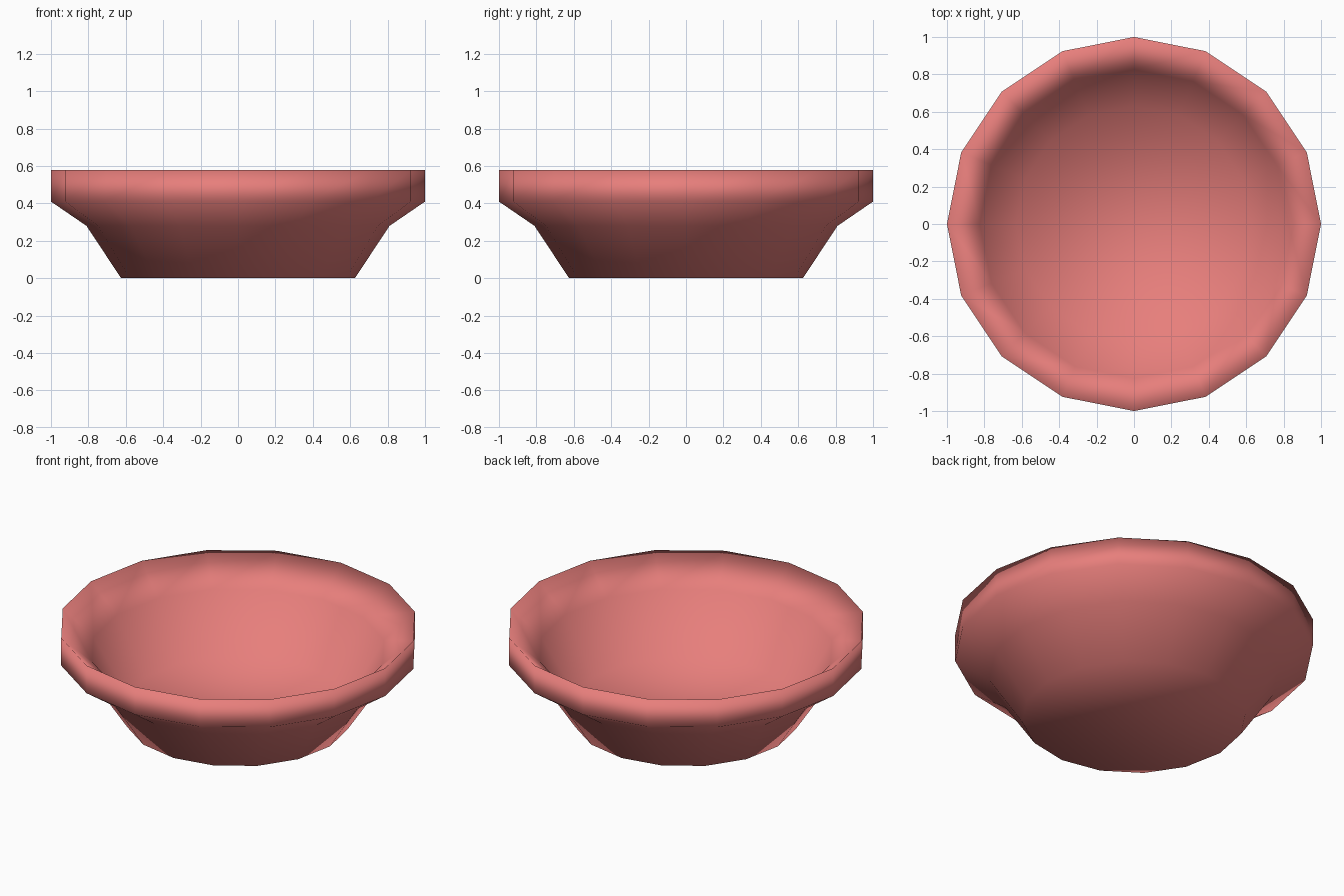
import bpy, bmesh
from math import sin, cos, tau

if "Cube" in bpy.data.objects:
    bpy.data.objects.remove(bpy.data.objects["Cube"])

SIDES = 16
# Outer profile: (radius, height) from base to rim
OUTER = [(0.625, 0.0), (0.81, 0.28), (1.0, 0.41)]
# Hollow, from rim down to the inner floor
INNER = [(1.0, 0.58), (0.825, 0.42), (0.63, 0.09)]

bm = bmesh.new()
rings = [[bm.verts.new((r * cos(tau * i / SIDES), r * sin(tau * i / SIDES), z))
          for i in range(SIDES)] for r, z in OUTER + INNER]

# Outer wall, rim band and inner wall
for low, high in zip(rings, rings[1:]):
    for i in range(SIDES):
        j = (i + 1) % SIDES
        bm.faces.new((low[i], low[j], high[j], high[i]))

# Underside and inner floor
for ring in (rings[0], rings[-1]):
    bm.faces.new(ring)
bmesh.ops.recalc_face_normals(bm, faces=bm.faces[:])

# Smooth throughout, as one soft surface
for f in bm.faces:
    f.smooth = True

mesh = bpy.data.meshes.new("bowl")
bm.to_mesh(mesh)
bm.free()
bowl = bpy.data.objects.new("bowl", mesh)
bpy.context.collection.objects.link(bowl)

# Soft red finish
mat = bpy.data.materials.new("soft_red")
mat.diffuse_color = (0.8, 0.21, 0.2, 1)
mat.use_nodes = True
mat.node_tree.nodes["Principled BSDF"].inputs["Base Color"].default_value = mat.diffuse_color
mesh.materials.append(mat)
